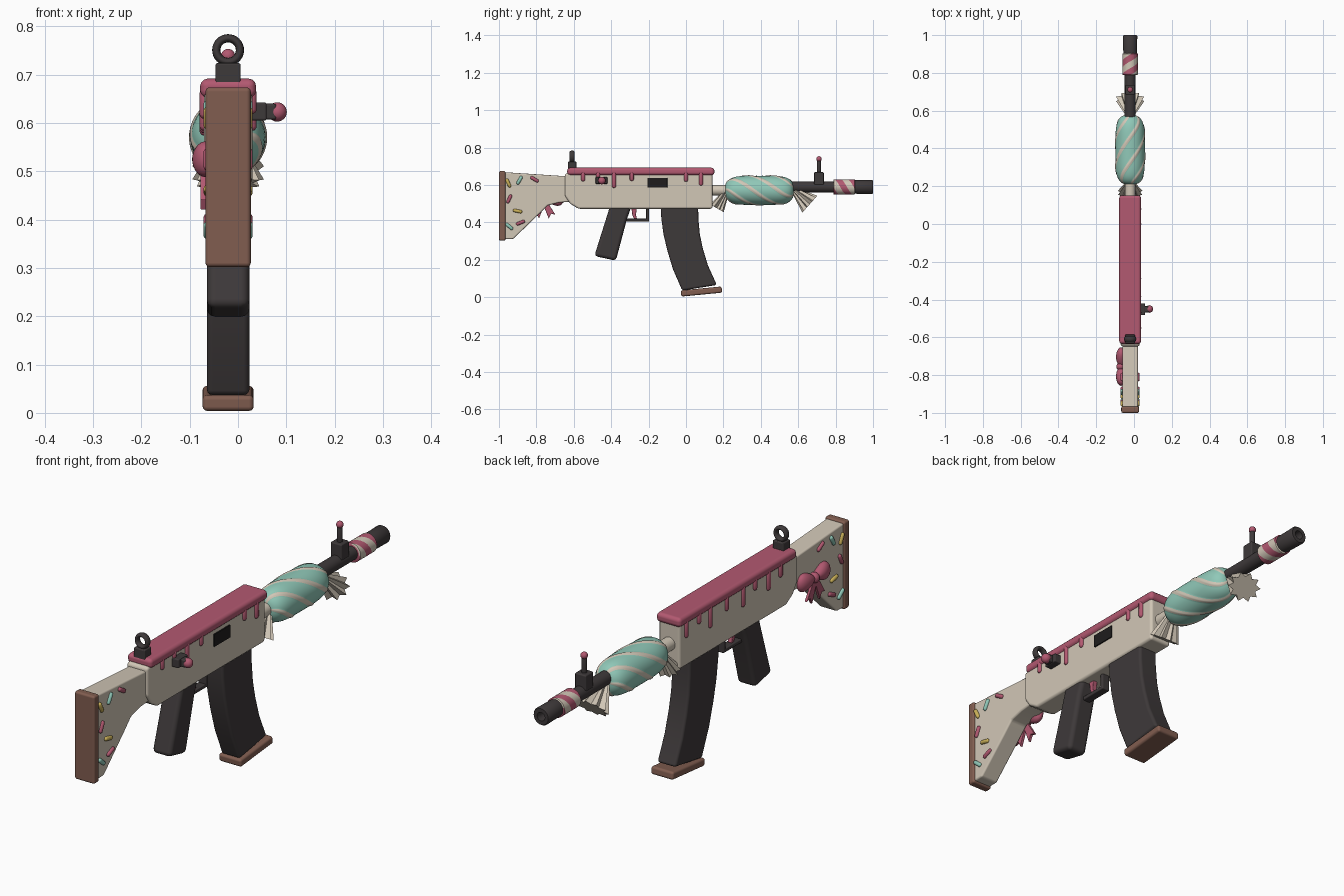
import bpy, bmesh, math
from mathutils import Vector, Matrix

if "Cube" in bpy.data.objects:
    bpy.data.objects.remove(bpy.data.objects["Cube"], do_unlink=True)

CX = -0.0205  # middle plane of the body


def material(name, r, g, b):
    m = bpy.data.materials.new(name)
    m.use_nodes = True
    m.diffuse_color = (r, g, b, 1)
    bsdf = m.node_tree.nodes["Principled BSDF"]
    bsdf.inputs["Base Color"].default_value = (r, g, b, 1)
    bsdf.inputs["Roughness"].default_value = 0.6
    return m


pink = material("strawberry pink", .45, .10, .165)
cream = material("cream", .64, .57, .47)
teal = material("mint teal", .28, .58, .48)
brown = material("chocolate brown", .22, .11, .08)
dark = material("charcoal", .048, .041, .042)
black = material("black", .013, .012, .012)
yellow = material("yellow", .60, .44, .10)


def finish(name, bm, mats, bevel=0, angle=40):
    bmesh.ops.recalc_face_normals(bm, faces=bm.faces)
    for f in bm.faces:
        f.smooth = True
    me = bpy.data.meshes.new(name)
    bm.to_mesh(me)
    bm.free()
    for m in mats:
        me.materials.append(m)
    ob = bpy.data.objects.new(name, me)
    bpy.context.collection.objects.link(ob)
    if bevel:
        mod = ob.modifiers.new("Bevel", "BEVEL")
        mod.width, mod.segments, mod.harden_normals = bevel, 3, True
        mod.limit_method, mod.angle_limit = "ANGLE", math.radians(25)
    else:
        me.set_sharp_from_angle(angle=math.radians(angle))
    return ob


def slab(name, outline, half, mat, bevel=0.01, x=CX):
    """Side outline of (y, z) points, extruded across x."""
    bm = bmesh.new()
    face = bm.faces.new([bm.verts.new((x - half, y, z)) for y, z in outline])
    new = bmesh.ops.extrude_face_region(bm, geom=[face])["geom"]
    bmesh.ops.translate(bm, vec=(2 * half, 0, 0),
                        verts=[v for v in new if isinstance(v, bmesh.types.BMVert)])
    return finish(name, bm, [mat], bevel)


def box(name, y0, y1, z0, z1, half, mat, bevel=0.005, x=CX):
    return slab(name, [(y0, z0), (y1, z0), (y1, z1), (y0, z1)], half, mat, bevel, x)


def capsule(name, centre, radius, length, mat, tilt=0, flat=1):
    """Round-ended rod lying in the side plane; tilt is measured from +y."""
    bm = bmesh.new()
    bmesh.ops.create_uvsphere(bm, u_segments=16, v_segments=9, radius=radius)
    for v in bm.verts:
        v.co.z += math.copysign(length / 2, v.co.z)
        v.co.x *= flat
    turn = Matrix.Rotation(math.radians(tilt - 90), 4, "X")
    bmesh.ops.transform(bm, matrix=Matrix.Translation(centre) @ turn, verts=bm.verts)
    return finish(name, bm, [mat], angle=80)


def ball(name, centre, size, mat):
    bm = bmesh.new()
    bmesh.ops.create_uvsphere(bm, u_segments=24, v_segments=14, radius=1)
    bmesh.ops.transform(bm, verts=bm.verts,
                        matrix=Matrix.LocRotScale(Vector(centre), None, Vector(size)))
    return finish(name, bm, [mat], angle=80)


def lathe(name, rings, z, mats, cols=32, turns=0, starts=0, stripe=0, lift=0):
    """Turn (y, radius) rings about the y axis; twisted columns give spiral stripes."""
    bm = bmesh.new()
    period = cols // starts if starts else cols
    length = rings[-1][0] - rings[0][0]
    grid = []
    for y, r in rings:
        row = []
        for c in range(cols):
            a = 2 * math.pi * (c / cols - turns * (y - rings[0][0]) / length)
            rr = r + (lift if 0 < c % period < stripe else 0)
            row.append(bm.verts.new((CX + rr * math.cos(a), y, z + rr * math.sin(a))))
        grid.append(row)
    for low, high in zip(grid, grid[1:]):
        for c in range(cols):
            d = (c + 1) % cols
            f = bm.faces.new((low[c], low[d], high[d], high[c]))
            f.material_index = int(c % period < stripe)
    bm.faces.new(grid[0])
    bm.faces.new(grid[-1])
    return finish(name, bm, mats)


def frill(name, tip, mouth, wide, tall):
    """Pleated wrapper end: zigzag cone from tip to mouth."""
    tip, mouth = Vector(tip), Vector(mouth)
    u = Vector((1, 0, 0))
    v = (mouth - tip).normalized().cross(u)
    bm = bmesh.new()
    n = 20
    rims = []
    for centre, s in ((tip, 0.3), (mouth, 1)):
        rim = []
        for i in range(n):
            a = 2 * math.pi * i / n
            k = s * (1 if i % 2 else 0.72)
            rim.append(bm.verts.new(centre + u * wide * k * math.cos(a) + v * tall * k * math.sin(a)))
        rims.append(rim)
    for i in range(n):
        j = (i + 1) % n
        bm.faces.new((rims[0][i], rims[0][j], rims[1][j], rims[1][i]))
    for rim, centre in zip(rims, (tip, mouth)):
        hub = bm.verts.new(centre)
        for i in range(n):
            bm.faces.new((rim[i], rim[(i + 1) % n], hub))
    return finish(name, bm, [cream], angle=10)


# Stock and butt plate
slab("stock", [(-.97, .668), (-.62, .645), (-.62, .51), (-.68, .505), (-.74, .49),
               (-.785, .445), (-.925, .31), (-.97, .31)], .041, cream, .008)
box("butt_plate", -1, -.965, .302, .674, .047, brown, .009)

# Sprinkles on both sides of the stock
for y, z, tilt, mat in [(-.95, .61, -65, yellow), (-.89, .625, 60, teal), (-.81, .63, -30, pink),
                        (-.945, .525, 65, pink), (-.9, .46, -12, yellow),
                        (-.885, .398, 22, pink), (-.945, .378, -40, teal)]:
    for side in (-1, 1):
        capsule("sprinkle", (CX + side * .042, y, z), .009, .032, mat, tilt)

# Receiver, icing and drips
slab("receiver", [(-.648, .66), (-.648, .54), (-.62, .5), (-.575, .472), (.142, .472), (.142, .67),
                  (-.6, .67)], .05, cream, .012)
box("icing", -.635, .152, .652, .692, .058, pink, .016)
drips = {1: [(-.55, .62), (-.47, .635), (-.385, .585), (-.29, .622), (0, .618), (.08, .597)],
         -1: [(-.53, .61), (-.45, .585), (-.36, .62), (-.28, .58), (-.17, .605), (-.06, .575),
              (.015, .62), (.1, .595)]}
for side, spots in drips.items():
    for y, low in spots:
        capsule("icing_drip", (CX + side * .05, y, (low + .67) / 2), .011, .65 - low, pink, 90, .85)

# Ejection port and charging handle
box("ejection_port", -.207, -.1, .585, .638, .004, black, .001, CX + .051)
box("handle_base", -.483, -.42, .605, .643, .02, dark, .005, CX + .06)
box("handle_stem", -.468, -.434, .607, .64, .025, dark, .005, CX + .075)
ball("handle_knob", (.081, -.45, .623), (.02, .02, .02), pink)

# Rear sight with ring
box("rear_sight_base", -.632, -.586, .68, .724, .026, dark, .004)
bpy.ops.mesh.primitive_torus_add(major_segments=32, minor_segments=12, major_radius=.0245,
                                 minor_radius=.0085, location=(CX, -.609, .751),
                                 rotation=(math.pi / 2, 0, 0))
ring = bpy.context.object
ring.name = "rear_sight_ring"
ring.scale.z = 1.6
ring.data.materials.append(dark)
bpy.ops.object.shade_smooth()

# Grip, trigger and guard
slab("grip", [(-.405, .49), (-.29, .49), (-.315, .42), (-.375, .195), (-.49, .22)],
     .044, dark, .018)
box("guard_floor", -.33, -.197, .404, .42, .018, dark, .004)
box("guard_front", -.213, -.197, .404, .48, .018, dark, .004)
slab("trigger", [(-.292, .48), (-.262, .48), (-.268, .44), (-.262, .42), (-.278, .42),
                 (-.287, .44)], .01, pink, .003)

# Curved magazine and its base
sections = [(-.135, .49, .065, .49), (-.132, .42, .066, .42), (-.12, .335, .074, .335),
            (-.1, .25, .09, .26), (-.07, .15, .117, .17), (-.02, .035, .165, .065)]
slab("magazine", [s[:2] for s in sections] + [s[2:] for s in reversed(sections)], .044, dark, .012)
slab("magazine_base", [(-.025, .003), (.194, .024), (.19, .057), (-.028, .036)], .053, brown, .01)

# Wrapped candy handguard
profile = []
for i in range(33):
    s = -math.cos(math.pi * i / 32)
    profile.append((.393 + .183 * s, .016 + .062 * (1 - abs(s) ** 4.5) ** .45))
lathe("candy_handguard", profile, .571, [teal, cream], 60, .55, 5, 3, .003)
frill("rear_wrapper", (CX, .222, .575), (CX, .165, .475), .068, .042)
frill("front_wrapper", (CX, .578, .572), (CX, .662, .497), .078, .06)

# Barrel, striped collar and hollow muzzle
Z = .589
lathe("inner_barrel", [(.1, .028), (.16, .028), (.24, .028)], .571, [cream])
lathe("barrel", [(.56, .029), (.8, .029)], Z, [dark])
collar = [(.788, .036)] + [(.791 + .11 * i / 16, .041) for i in range(17)] + [(.904, .036)]
lathe("striped_collar", collar, Z, [pink, cream], 32, .8, 2, 8)
lathe("muzzle", [(.9, .036), (.994, .038), (1, .034), (1, .018), (.95, .017)], Z, [dark])

# Front sight
box("front_sight_base", .685, .737, .6, .668, .026, dark, .005)
lathe_post = capsule("front_sight_post", (CX, .711, .69), .011, .07, dark, 90)
ball("front_sight_bead", (CX, .711, .739), (.0145, .0145, .0145), pink)

# Bow on the right side of the stock
BX = -.068
for side in (-1, 1):
    lobe = ball("bow_loop", (BX, -.755 + side * .052, .525), (.027, .05, .042), pink)
    for v in lobe.data.vertices:  # pinch each loop toward the knot
        reach = abs(v.co.y + .755) / .1
        v.co.z = .525 + (v.co.z - .525) * (.45 + .7 * min(reach, 1))
    y = -.76
    slab("bow_ribbon", [(y - side * .012, .515), (y + side * .015, .515), (y + side * .062, .44),
                        (y + side * .04, .447), (y + side * .026, .42)], .006, pink, .002, -.072)
ball("bow_knot", (BX - .004, -.755, .522), (.022, .02, .022), pink)
